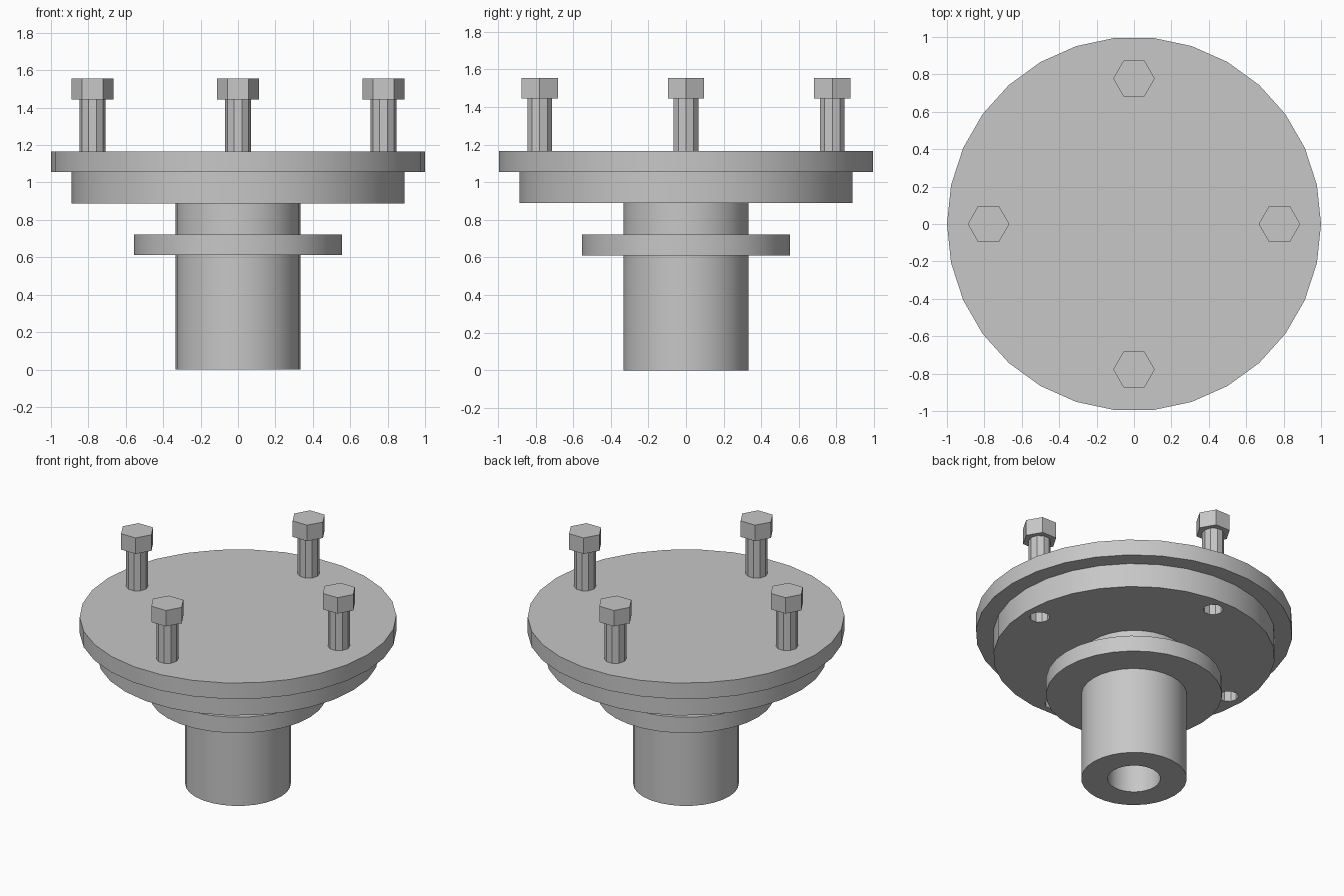
import bpy, bmesh, math
from mathutils import Matrix

cube = bpy.data.objects.get("Cube")
if cube:
    bpy.data.objects.remove(cube, do_unlink=True)

U = 1 / 18            # drawing unit
SIDES = 30
BOLT_CIRCLE = 14 * U

steel = bpy.data.materials.new("grey_steel")
steel.use_nodes = True
GREY = (0.57, 0.57, 0.57, 1)
steel.diffuse_color = GREY
steel.node_tree.nodes["Principled BSDF"].inputs["Base Color"].default_value = GREY


def make_object(name, bm):
    bmesh.ops.recalc_face_normals(bm, faces=bm.faces)
    mesh = bpy.data.meshes.new(name)
    bm.to_mesh(mesh)
    bm.free()
    mesh.materials.append(steel)
    obj = bpy.data.objects.new(name, mesh)
    bpy.context.collection.objects.link(obj)
    return obj


def activate(obj):
    bpy.ops.object.select_all(action='DESELECT')
    obj.select_set(True)
    bpy.context.view_layer.objects.active = obj


def smooth(obj):
    activate(obj)
    bpy.ops.object.shade_smooth_by_angle(angle=math.radians(30))


def lathe(name, profile):
    """Revolve a closed (radius, height) outline around z."""
    bm = bmesh.new()
    rings = []
    for i in range(SIDES):
        a = math.tau * i / SIDES
        rings.append([bm.verts.new((r * U * math.cos(a), r * U * math.sin(a), z * U))
                      for r, z in profile])
    n = len(profile)
    for i in range(SIDES):
        a, b = rings[i], rings[(i + 1) % SIDES]
        for j in range(n):
            k = (j + 1) % n
            bm.faces.new((a[j], b[j], b[k], a[k]))
    return make_object(name, bm)


def prism(bm, sides, radius, low, high, x=0, y=0):
    """Upright prism with a corner on +x."""
    ring = [bm.verts.new((x + radius * U * math.cos(math.tau * i / sides),
                          y + radius * U * math.sin(math.tau * i / sides), low * U))
            for i in range(sides)]
    base = bm.faces.new(ring)
    top = bmesh.ops.extrude_face_region(bm, geom=[base], use_keep_orig=True)
    verts = [v for v in top["geom"] if isinstance(v, bmesh.types.BMVert)]
    bmesh.ops.translate(bm, verts=verts, vec=(0, 0, (high - low) * U))


spots = {"left": (BOLT_CIRCLE, 0), "right": (-BOLT_CIRCLE, 0),
         "front": (0, -BOLT_CIRCLE), "back": (0, BOLT_CIRCLE)}

# Bored hub with its collar and lower flange
hub = lathe("flanged_hub", [(3, 0), (6, 0), (6, 11), (10, 11), (10, 13), (6, 13),
                            (6, 16), (16, 16), (16, 19), (3, 19)])

# Bolt holes through the flange
bm = bmesh.new()
for x, y in spots.values():
    prism(bm, 10, 1.15, 15, 20, x, y)
cutter = make_object("bolt_hole_cutter", bm)
cutter.hide_render = True
cut = hub.modifiers.new("bolt_holes", 'BOOLEAN')
cut.object = cutter
cut.operation = 'DIFFERENCE'
cut.solver = 'EXACT'
activate(hub)
bpy.ops.object.modifier_apply(modifier=cut.name)
bpy.data.objects.remove(cutter, do_unlink=True)
smooth(hub)

# Round cover plate
bm = bmesh.new()
prism(bm, SIDES, 18, 19, 21)
smooth(make_object("cover_plate", bm))

# Hex bolts standing on the plate
for side, (x, y) in spots.items():
    bm = bmesh.new()
    prism(bm, 10, 1.25, 21, 26, x, y)
    make_object(side + "_bolt_shank", bm)
    bm = bmesh.new()
    prism(bm, 6, 2, 26, 28, x, y)
    make_object(side + "_bolt_head", bm)
